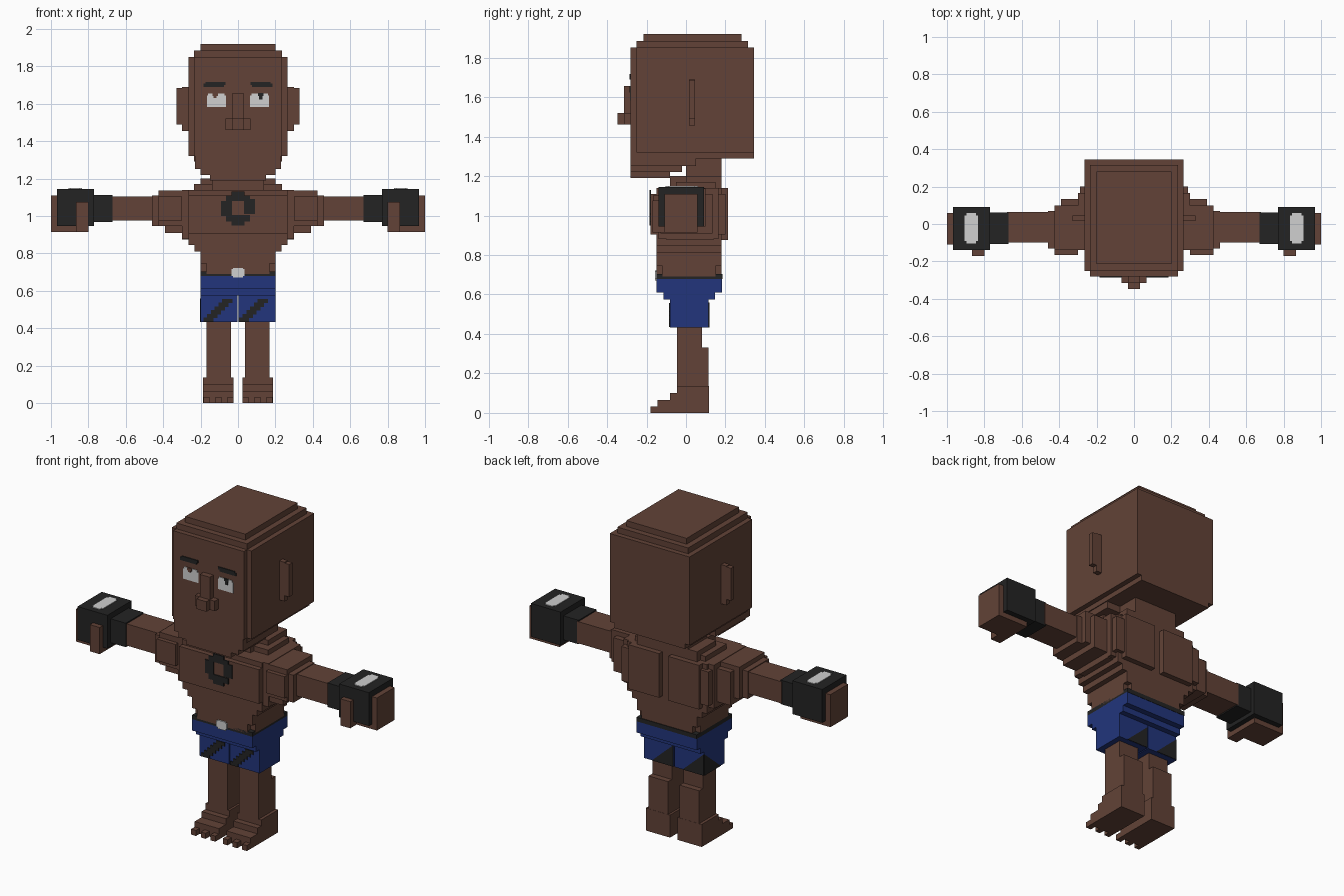
import bpy, bmesh


def material(name, rgb):
    m = bpy.data.materials.new(name)
    m.diffuse_color = (*rgb, 1)
    return m


SKIN = material("brown skin", (0.122, 0.055, 0.038))
BLACK = material("black cloth", (0.017, 0.017, 0.017))
BLUE = material("blue shorts", (0.016, 0.036, 0.2))
WHITE = material("white", (0.63, 0.63, 0.63))


def finish(name, mat, bm):
    me = bpy.data.meshes.new(name)
    bmesh.ops.recalc_face_normals(bm, faces=bm.faces)
    bm.to_mesh(me)
    bm.free()
    me.materials.append(mat)
    ob = bpy.data.objects.new(name, me)
    bpy.context.collection.objects.link(ob)
    return ob


def boxes(name, mat, items, mirror=False):
    """Each item is (x0, x1, y0, y1, z0, z1)."""
    bm = bmesh.new()
    for x0, x1, y0, y1, z0, z1 in items:
        spans = [(x0, x1), (-x1, -x0)] if mirror else [(x0, x1)]
        for a, b in spans:
            vs = bmesh.ops.create_cube(bm, size=1)["verts"]
            for v in vs:
                v.co = (b if v.co.x > 0 else a, y1 if v.co.y > 0 else y0,
                        z1 if v.co.z > 0 else z0)
    return finish(name, mat, bm)


def centred(name, mat, items):
    """Each item is (half width, y0, y1, z0, z1)."""
    return boxes(name, mat, [(-w, w, *rest) for w, *rest in items])


# Head: stepped crown, stepped jaw
centred("head", SKIN, [
    (0.235, -0.28, 0.345, 1.32, 1.85),
    (0.265, -0.25, 0.345, 1.32, 1.85),
    (0.235, -0.25, 0.315, 1.29, 1.885),
    (0.2, -0.215, 0.28, 1.85, 1.92),
    (0.235, -0.25, 0.345, 1.29, 1.33),
    (0.23, -0.28, 0.05, 1.25, 1.33),
    (0.2, -0.28, -0.02, 1.22, 1.26),
    (0.15, -0.28, -0.08, 1.19, 1.23)])
boxes("ear", SKIN, [(0.26, 0.3, 0.015, 0.045, 1.455, 1.69),
                    (0.29, 0.33, 0.015, 0.045, 1.49, 1.685)], True)
centred("nose", SKIN, [(0.033, -0.315, -0.27, 1.46, 1.655),
                       (0.066, -0.315, -0.27, 1.46, 1.52),
                       (0.033, -0.347, -0.3, 1.46, 1.52)])

# Face details as thin plates
boxes("eye", WHITE, [(0.065, 0.167, -0.284, -0.278, 1.582, 1.645),
                     (0.072, 0.16, -0.284, -0.278, 1.64, 1.656)], True)
boxes("eyelid_notch", SKIN, [(-0.137, -0.107, -0.287, -0.28, 1.642, 1.657),
                             (-0.13, -0.114, -0.287, -0.28, 1.632, 1.645)])
boxes("pupil", BLACK, [(0.107, 0.137, -0.287, -0.28, 1.642, 1.657),
                       (0.113, 0.131, -0.287, -0.28, 1.622, 1.645)])
boxes("eyebrow", BLACK, [(0.075, 0.185, -0.285, -0.278, 1.69, 1.708),
                         (0.068, 0.175, -0.285, -0.278, 1.7, 1.716)], True)

# Neck and sloping shoulders
centred("neck", SKIN, [(0.14, 0.0, 0.18, 1.1, 1.3),
                       (0.14, -0.08, 0.1, 1.1, 1.2),
                       (0.2, 0.0, 0.18, 1.1, 1.2),
                       (0.235, -0.05, 0.15, 1.1, 1.17)])

# Torso: narrow waist widening to the chest
centred("torso", SKIN, [
    (0.168, -0.15, 0.18, 0.69, 0.8),
    (0.2, -0.12, 0.15, 0.69, 0.81),
    (0.2, -0.15, 0.18, 0.745, 0.85),
    (0.232, -0.15, 0.18, 0.81, 0.9),
    (0.265, -0.15, 0.18, 0.845, 1.14)])
centred("chest", SKIN, [(0.265, -0.18, -0.1, 0.905, 1.11)])
boxes("shoulder_blade", SKIN, [(0.03, 0.235, 0.1, 0.212, 0.875, 1.14),
                               (0.2, 0.29, 0.05, 0.2, 0.905, 1.11),
                               (0.2, 0.3, -0.1, 0.14, 0.875, 1.14)], True)

# Shoulders and arms
boxes("shoulder", SKIN, [(0.25, 0.425, -0.14, 0.1, 0.945, 1.137),
                         (0.25, 0.39, -0.13, 0.133, 0.91, 1.11),
                         (0.3, 0.425, -0.165, 0.0, 0.975, 1.105),
                         (0.25, 0.3, -0.14, 0.165, 0.88, 1.14),
                         (0.4, 0.46, -0.13, 0.07, 0.945, 1.11)], True)
boxes("arm", SKIN, [(0.4, 0.68, -0.1, 0.065, 0.975, 1.105)], True)
boxes("wristband", BLACK, [(0.67, 0.78, -0.108, 0.062, 0.968, 1.112)], True)
boxes("glove", BLACK, [(0.77, 0.968, -0.14, 0.09, 0.945, 1.145)], True)
boxes("hand", SKIN, [(0.8, 1.0, -0.11, 0.058, 0.915, 1.11),
                     (0.8, 0.865, -0.17, -0.08, 0.915, 1.075)], True)
boxes("glove_patch", WHITE, [(0.835, 0.905, -0.09, 0.045, 1.14, 1.149),
                             (0.845, 0.895, -0.105, 0.06, 1.14, 1.149)], True)

# Chest emblem: blocky ring
boxes("chest_ring", BLACK, [
    (-0.09, -0.033, -0.186, -0.178, 1.0, 1.08),
    (0.033, 0.09, -0.186, -0.178, 1.01, 1.09),
    (-0.065, 0.065, -0.186, -0.178, 1.08, 1.11),
    (-0.065, 0.065, -0.186, -0.178, 0.97, 1.005),
    (-0.035, 0.035, -0.186, -0.178, 1.1, 1.13),
    (-0.035, 0.035, -0.186, -0.178, 0.95, 0.98)])

# Belt and shorts
centred("belt", BLACK, [(0.2, -0.15, 0.184, 0.678, 0.703)])
centred("buckle", WHITE, [(0.035, -0.158, -0.149, 0.68, 0.716),
                          (0.026, -0.158, -0.149, 0.671, 0.722)])
centred("shorts", BLUE, [(0.2, -0.15, 0.182, 0.61, 0.68),
                         (0.2, -0.115, 0.148, 0.575, 0.62)])
boxes("shorts_leg", BLUE, [(0.003, 0.2, -0.08, 0.115, 0.432, 0.59)], True)

# Stepped diagonal stripes on the front of each leg
N = 6
for name, x in (("left_stripe", -0.165), ("right_stripe", 0.025)):
    boxes(name, BLACK, [(x + i * 0.02 - 0.02, x + i * 0.02 + 0.035, -0.085, -0.078,
                         0.434 + i * 0.02, 0.456 + i * 0.02) for i in range(N)])


def wedge(name, pts, axis, pos):
    """Thin triangle plate facing along the given axis."""
    bm = bmesh.new()
    rings = []
    for d in (-0.003, 0.003):
        rings.append([bm.verts.new((pos + d, a, z) if axis == "x" else (a, pos + d, z))
                      for a, z in pts])
    bm.faces.new(rings[0])
    bm.faces.new(rings[1])
    for i in range(3):
        j = (i + 1) % 3
        bm.faces.new((rings[0][i], rings[0][j], rings[1][j], rings[1][i]))
    finish(name, BLACK, bm)


# Dark corners on the back of the shorts, wrapping onto the outer left side
for name, x in (("right_back_patch", 0.004), ("left_back_patch", -0.2)):
    wedge(name, [(x, 0.433), (x + 0.14, 0.433), (x, 0.56)], "y", 0.116)
wedge("left_side_patch", [(0.115, 0.433), (-0.04, 0.433), (0.115, 0.56)], "x", -0.201)

# Legs and feet with separate toes
boxes("leg", SKIN, [(0.038, 0.168, -0.045, 0.08, 0.1, 0.44),
                    (0.038, 0.168, 0.0, 0.115, 0.1, 0.332)], True)
toes = [(0.025 + i * 0.064, 0.057 + i * 0.064, -0.18, -0.13, 0, 0.033) for i in range(3)]
boxes("foot", SKIN, [(0.025, 0.186, -0.045, 0.116, 0, 0.135),
                     (0.025, 0.186, -0.08, 0.0, 0, 0.1),
                     (0.025, 0.186, -0.145, -0.05, 0, 0.065)] + toes, True)
